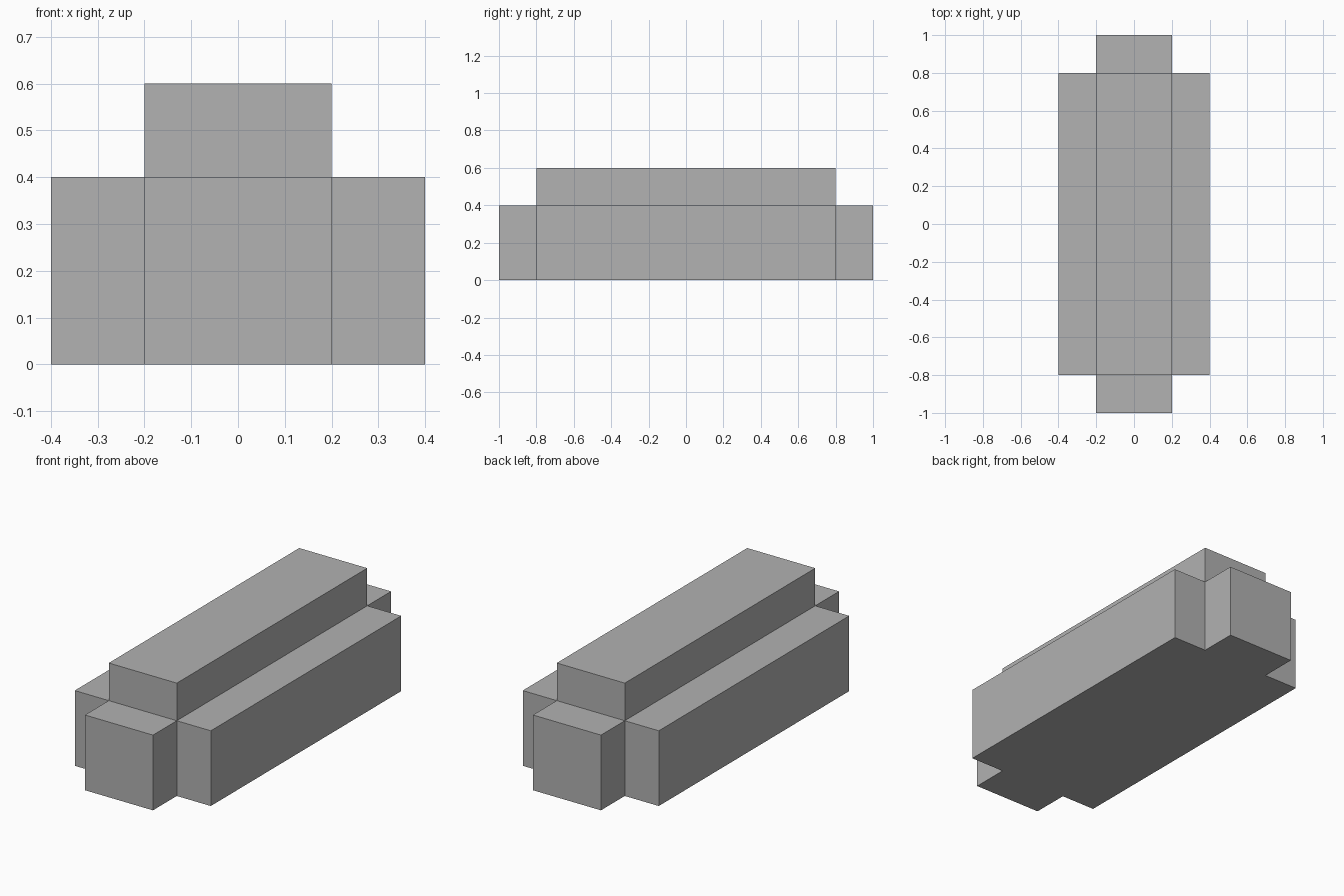
import bpy
import bmesh
from mathutils import Matrix

if "Cube" in bpy.data.objects:
    bpy.data.objects.remove(bpy.data.objects["Cube"], do_unlink=True)

# Single plain grey material
grey = bpy.data.materials.new("plain_grey")
grey.use_nodes = True
colour = (0.445, 0.445, 0.445, 1)
grey.diffuse_color = colour
grey.node_tree.nodes["Principled BSDF"].inputs["Base Color"].default_value = colour

WIDTH, LENGTH, HEIGHT, STEP = 0.4, 1.6, 0.4, 0.2

# Central core block standing on the ground
bm = bmesh.new()
place = Matrix.Translation((0, 0, HEIGHT / 2)) @ Matrix.Diagonal((WIDTH, LENGTH, HEIGHT, 1))
bmesh.ops.create_cube(bm, size=1, matrix=place)
bm.normal_update()

# Push every face except the base outwards to form the stepped blocks
sides = [f for f in bm.faces if f.normal.z > -0.5]
caps = bmesh.ops.extrude_discrete_faces(bm, faces=sides)["faces"]
for cap in caps:
    cap.normal_update()
    bmesh.ops.translate(bm, verts=cap.verts, vec=cap.normal * STEP)
bmesh.ops.recalc_face_normals(bm, faces=bm.faces)

mesh = bpy.data.meshes.new("stepped_block")
bm.to_mesh(mesh)
bm.free()
mesh.materials.append(grey)
block = bpy.data.objects.new("stepped_block", mesh)
bpy.context.collection.objects.link(block)
